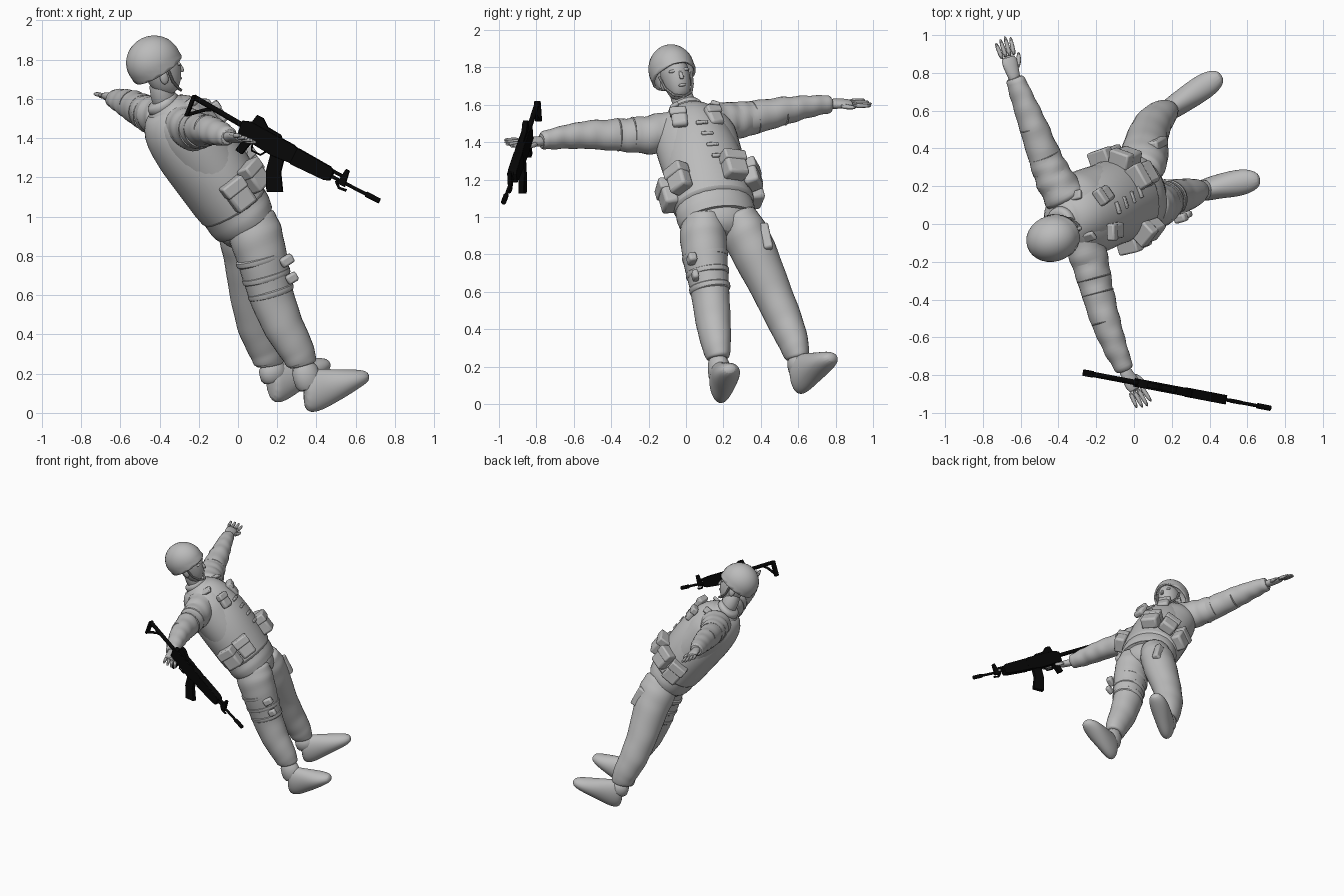
import bpy, bmesh, math
from mathutils import Vector as V, Matrix

cube = bpy.data.objects.get("Cube")
if cube:
    bpy.data.objects.remove(cube)


def material(name, c):
    m = bpy.data.materials.new(name)
    m.use_nodes = True
    m.diffuse_color = (c, c, c, 1)
    m.node_tree.nodes["Principled BSDF"].inputs["Base Color"].default_value = (c, c, c, 1)
    return m


GREY = material("plain grey", 0.5)
BLACK = material("gun black", 0.002)


def frame(left, up, origin):
    """Matrix whose x is left, -y is forward and z is up."""
    up = V(up).normalized()
    left = V(left)
    left = (left - up * left.dot(up)).normalized()
    back = up.cross(left)
    m = Matrix((left, back, up)).transposed().to_4x4()
    m.translation = V(origin)
    return m


BODY = frame((-.36, .92, .12), (-.43, -.17, .6), (.03, .17, 1.0))
HEAD = frame((-.3, .92, .12), (-.2, -.22, .95), (-.392, -.055, 1.73))
LEFT = BODY.col[0].xyz
FWD = -BODY.col[1].xyz


def finish(bm, name, mat=GREY, matrix=None, bevel=0, subsurf=0, thick=0):
    if matrix:
        bm.transform(matrix)
    bmesh.ops.recalc_face_normals(bm, faces=bm.faces)
    me = bpy.data.meshes.new(name)
    bm.to_mesh(me)
    bm.free()
    ob = bpy.data.objects.new(name, me)
    bpy.context.collection.objects.link(ob)
    me.materials.append(mat)
    if thick:
        ob.modifiers.new("shell", "SOLIDIFY").thickness = thick
    if bevel:
        b = ob.modifiers.new("bevel", "BEVEL")
        b.width, b.segments = bevel, 2
    if subsurf:
        s = ob.modifiers.new("subsurf", "SUBSURF")
        s.levels = s.render_levels = subsurf
    for o in bpy.context.selected_objects:
        o.select_set(False)
    ob.select_set(True)
    bpy.context.view_layer.objects.active = ob
    bpy.ops.object.shade_smooth_by_angle(angle=math.radians(40))
    return ob


def loft(name, stations, side, mat=GREY, n=14, matrix=None, steps=1, fold=0, subsurf=1):
    """Skin of elliptic rings; a station is centre, half width, half depth."""
    fine = []
    for (p, a, b), (q, c, d) in zip(stations, stations[1:]):
        for k in range(steps):
            t = k / steps
            fine.append((V(p).lerp(V(q), t), a + (c - a) * t, b + (d - b) * t))
    p, a, b = stations[-1]
    fine.append((V(p), a, b))
    bm = bmesh.new()
    rings = []
    for i, (p, a, b) in enumerate(fine):
        tan = (fine[min(i + 1, len(fine) - 1)][0] - fine[max(i - 1, 0)][0]).normalized()
        s = V(side)
        s = (s - tan * s.dot(tan)).normalized()
        d = tan.cross(s)
        ring = []
        for k in range(n):
            w = math.tau * k / n
            r = 1.03 + fold * math.sin(i * 2.3 + 1.6 * math.sin(w)) * math.sin(w + i) ** 2
            ring.append(bm.verts.new(p + s * a * r * math.cos(w) + d * b * r * math.sin(w)))
        rings.append(ring)
    for r0, r1 in zip(rings, rings[1:]):
        for k in range(n):
            bm.faces.new((r0[k], r0[(k + 1) % n], r1[(k + 1) % n], r1[k]))
    bm.faces.new(rings[0])
    bm.faces.new(rings[-1])
    return finish(bm, name, mat, matrix, subsurf=subsurf)


def tube(name, pts, r, mat=GREY, matrix=None, side=(0, 1, 0), n=8):
    return loft(name, [(p, r, r) for p in pts], side, mat, n, matrix, subsurf=0)


def box(name, centre, size, matrix, yaw=0, roll=0, bevel=.012):
    bm = bmesh.new()
    bmesh.ops.create_cube(bm, size=1, matrix=Matrix.Diagonal((*size, 1)))
    place = Matrix.Translation(centre) @ Matrix.Rotation(yaw, 4, 'Z') @ Matrix.Rotation(roll, 4, 'Y')
    return finish(bm, name, GREY, matrix @ place, bevel)


def ball(name, centre, size, matrix):
    bm = bmesh.new()
    bmesh.ops.create_uvsphere(bm, u_segments=20, v_segments=14, radius=1)
    return finish(bm, name, GREY, matrix @ Matrix.Translation(centre) @ Matrix.Diagonal((*size, 1)))


def stack(name, rows, **kw):
    """Loft along the body's own up axis: height, half width, half depth, shift back."""
    return loft(name, [((0, y, u), a, b) for u, a, b, y in rows], (1, 0, 0), matrix=BODY, n=20, **kw)


# Torso, vest and neck
stack("jacket", [(-.03, .19, .15, .02), (-.025, .208, .162, .02), (.03, .215, .172, .015), (.1, .21, .175, .01),
                 (.2, .21, .175, 0), (.4, .225, .18, 0), (.55, .225, .17, 0), (.64, .19, .145, 0),
                 (.7, .12, .1, 0), (.73, .08, .08, 0)], steps=2, fold=.02)
stack("vest", [(.06, .205, .165, .01), (.065, .221, .185, .01), (.2, .22, .194, .005), (.3, .222, .2, 0),
               (.42, .21, .205, 0), (.54, .185, .195, .005), (.64, .16, .172, .01), (.7, .12, .122, .01),
               (.715, .09, .09, .01)])
stack("trouser_seat", [(-.14, .1, .08, .02), (-.1, .15, .12, .02), (-.05, .186, .145, .02), (.04, .19, .15, .02)])
stack("collar", [(.69, .1, .095, 0), (.75, .082, .082, 0), (.76, .07, .07, 0)])
loft("neck", [(BODY @ V((0, 0, .68)), .065, .065), ((-.39, -.015, 1.62), .06, .06),
              ((-.395, -.05, 1.72), .06, .065)], LEFT)

# Head, face and helmet
loft("head", [((0, -.05, -.108), .026, .024), ((0, -.04, -.09), .047, .056), ((0, -.022, -.055), .064, .082),
              ((0, -.012, 0), .074, .095), ((0, -.01, .05), .076, .097), ((0, 0, .1), .06, .08)],
     (1, 0, 0), matrix=HEAD, n=18, subsurf=2)
loft("nose", [((0, -.098, .035), .008, .008), ((0, -.114, -.012), .013, .014), ((0, -.11, -.022), .014, .012)],
     (1, 0, 0), matrix=HEAD, n=8)
ball("lips", (0, -.092, -.05), (.022, .01, .008), HEAD)
for sx, tag in ((1, "left"), (-1, "right")):
    ball(tag + "_brow", (sx * .032, -.09, .032), (.028, .011, .009), HEAD)
    ball(tag + "_ear", (sx * .074, .01, -.01), (.012, .022, .034), HEAD)
    tube(tag + "_chin_strap", [(sx * .092, -.015, .03), (sx * .078, -.03, -.04), (sx * .05, -.062, -.09),
                               (0, -.085, -.112)], .007, matrix=HEAD)
bm = bmesh.new()
bmesh.ops.create_uvsphere(bm, u_segments=28, v_segments=20, radius=1)
bm.transform(Matrix.Diagonal((.122, .142, .135, 1)))
bmesh.ops.bisect_plane(bm, geom=bm.verts[:] + bm.edges[:] + bm.faces[:], plane_co=(0, 0, -.05),
                       plane_no=(0, -.35, -1), clear_outer=True)
for v in bm.verts:                       # flared rim
    if v.co.z + .35 * v.co.y < -.04:
        v.co.x *= 1.05
        v.co.y *= 1.05
finish(bm, "helmet", GREY, HEAD @ Matrix.Translation((0, .027, .068)), thick=.012)

# Arms with folded sleeves
ARMS = {
    "left": [((-.35, .12, 1.5), .11, .115), ((-.42, .24, 1.515), .1, .105), ((-.47, .35, 1.53), .088, .092),
             ((-.535, .52, 1.565), .078, .074), ((-.59, .66, 1.59), .064, .056), ((-.635, .78, 1.605), .05, .045)],
    "right": [((-.28, -.04, 1.46), .11, .115), ((-.23, -.2, 1.44), .098, .105), ((-.195, -.35, 1.44), .082, .092),
              ((-.15, -.52, 1.44), .076, .078), ((-.1, -.66, 1.425), .066, .06), ((-.045, -.78, 1.405), .05, .045)]}
for tag, arm in ARMS.items():
    loft(tag + "_sleeve", arm, FWD, steps=4, fold=.13)
    a, b = V(arm[2][0]), V(arm[3][0])
    for k in (-.4, .05, .95):
        p, q = a.lerp(b, k), a.lerp(b, k + .08)
        r = .097 - .014 * k
        loft(tag + "_sleeve_fold", [(p, r - .014, r - .012), (p.lerp(q, .3), r - .007, r), (q, r - .016, r - .012)], FWD)
    # Hand with long fingers
    wrist = V(arm[-1][0])
    d = V((-.06, .2, .005)) if tag == "left" else V((.1, -.18, -.01))
    d.normalize()
    s = V((1, 0, -.38))
    s = (s - d * s.dot(d)).normalized()
    loft(tag + "_hand", [(wrist - d * .03, .034, .028), (wrist + d * .02, .034, .026), (wrist + d * .06, .045, .024),
                         (wrist + d * .12, .045, .018)], s, n=12)
    for i in range(4):
        off = (i - 1.5) * .023
        p = wrist + d * .105 + s * off
        q = p + d * (.122 - .014 * abs(i - 1.8)) + s * off * .3
        loft(tag + "_finger", [(p, .014, .014), (p.lerp(q, .5), .0125, .0125), (q, .009, .009)], s, n=8)
    p = wrist + d * .035 + s * .03
    loft(tag + "_thumb", [(p, .017, .016), (p + d * .045 + s * .026, .014, .014), (p + d * .085 + s * .034, .009, .009)],
         d.cross(s), n=8)

# Legs and boots
LEGS = {
    "left": [((.02, .26, 1.02), .1, .12), ((.035, .31, .92), .122, .14), ((.055, .37, .8), .122, .13),
             ((.07, .46, .6), .104, .112), ((.1, .53, .44), .094, .104), ((.14, .575, .33), .08, .092),
             ((.16, .592, .26), .066, .08), ((.163, .595, .24), .055, .065)],
    "right": [((.06, .09, 1.02), .1, .12), ((.085, .09, .92), .125, .14), ((.12, .1, .8), .122, .13),
              ((.172, .13, .59), .102, .115), ((.232, .145, .44), .094, .104), ((.295, .16, .33), .08, .092),
              ((.325, .17, .26), .066, .08), ((.33, .172, .24), .055, .065)]}
BOOTS = {
    "left": [((.16, .58, .152), .045, .095), ((.195, .61, .155), .06, .112), ((.27, .66, .185), .064, .092),
             ((.35, .715, .212), .07, .066), ((.42, .76, .238), .062, .046), ((.465, .787, .252), .03, .024)],
    "right": [((.335, .172, .115), .045, .1), ((.375, .18, .112), .06, .118), ((.45, .2, .13), .064, .096),
              ((.54, .215, .155), .072, .07), ((.615, .23, .177), .064, .046), ((.67, .235, .19), .03, .024)]}
for tag in LEGS:
    leg, boot = LEGS[tag], BOOTS[tag]
    loft(tag + "_trouser_leg", leg, LEFT, steps=3, fold=.035)
    loft(tag + "_boot", boot, LEFT, n=14, subsurf=2)
    p, heel = V(leg[-2][0]), V(boot[1][0])
    loft(tag + "_boot_shaft", [(p, .056, .066), (p.lerp(heel, .5), .058, .072), (heel, .055, .075)], LEFT)
# Thigh straps, knee pad, holster and cargo pocket
top, low = V((.115, .1, .8)), V((.172, .13, .6))
axis = (low - top).normalized()
for k in (-.05, .4, .8):
    p = top.lerp(low, k)
    r = .127 - .015 * k
    loft("thigh_strap", [(p, r - .012, r - .005), (p + axis * .01, r - .002, r + .009),
                         (p + axis * .04, r - .006, r + .006), (p + axis * .05, r - .016, r - .006)], LEFT)
for name, u, l, f, size, roll in (("right_thigh_holster", -.27, -.21, 0, (.07, .045, .05), .1),
                                  ("right_thigh_buckle", -.36, -.205, -.03, (.06, .035, .05), .1),
                                  ("left_cargo_pocket", -.19, .213, .03, (.13, .05, .15), -.2)):
    box(name, (l, -f, u), size, BODY, math.atan2(l, f), roll)


# Vest pouches with flaps
def pouch(name, l, f, u, w, d, h, yaw=None, roll=0):
    yaw = math.atan2(l, f) if yaw is None else yaw
    box(name, (l, -f, u), (w, d, h), BODY, yaw, roll, bevel=.016)
    box(name + "_flap", (l + .004 * math.sin(yaw), -f - .004 * math.cos(yaw), u + h * .3), (w * 1.06, d * 1.08, h * .42),
        BODY, yaw, roll, bevel=.01)


pouch("left_front_pouch", .09, .2, .19, .125, .085, .15, .25)
for sx, tag in ((1, "left"), (-1, "right")):
    pouch(tag + "_hip_pouch", sx * .205, .12, .18, .115, .08, .15)
    pouch(tag + "_side_pouch", sx * .24, -.01, .165, .12, .08, .16)
    pouch(tag + "_chest_pouch", .065 if sx > 0 else -.13, .182, .54, .085, .045, .115, sx * .25, sx * -.15)
    box(tag + "_shoulder_strap", (sx * .115, -.06, .665), (.05, .15, .025), BODY, 0, sx * .5, bevel=.008)
for i in range(4):
    box("vest_tab", (.015 - .012 * i, -.202, .26 + .075 * i), (.065, .02, .02), BODY, bevel=.005)

# Rifle
ALONG = V((.97, -.185, -.5)).normalized()
SIDE = V((0, 0, 1)).cross(ALONG).normalized()
GUN = Matrix((ALONG, SIDE, ALONG.cross(SIDE))).transposed().to_4x4()
GUN.translation = (-.25, -.79, 1.58)


def plate(name, outline, width):
    bm = bmesh.new()
    face = bm.faces.new([bm.verts.new((x, -width / 2, z)) for x, z in outline])
    ext = bmesh.ops.extrude_face_region(bm, geom=[face])
    bmesh.ops.translate(bm, vec=(0, width, 0), verts=[g for g in ext["geom"] if isinstance(g, bmesh.types.BMVert)])
    finish(bm, name, BLACK, GUN, bevel=.003)


def rod(name, pts, r):
    tube(name, [(x, 0, z) for x, z in pts], r, BLACK, GUN, n=10)


plate("butt_plate", [(0, .045), (.018, .05), (.028, -.065), (.01, -.07)], .035)
rod("stock_upper_bar", [(.01, .038), (.32, .022)], .014)
rod("stock_lower_bar", [(.02, -.058), (.09, .005), (.12, .02)], .009)
plate("receiver", [(.29, .045), (.33, .06), (.58, .055), (.62, .045), (.62, -.035), (.5, -.045), (.3, -.03)], .045)
plate("rear_sight", [(.335, .05), (.345, .105), (.38, .105), (.42, .075), (.5, .07), (.52, .05)], .028)
plate("pistol_grip", [(.34, -.02), (.385, -.02), (.365, -.11), (.325, -.105)], .032)
plate("magazine", [(.495, -.03), (.57, -.03), (.585, -.1), (.64, -.185), (.565, -.222), (.515, -.13)], .03)
rod("trigger_guard", [(.385, -.03), (.4, -.07), (.45, -.07), (.47, -.04)], .005)
plate("handguard", [(.61, .05), (.8, .042), (.83, .03), (.83, -.025), (.8, -.034), (.61, -.04)], .05)
rod("barrel", [(.8, 0), (1.06, 0)], .009)
rod("gas_tube", [(.8, .028), (.9, .026)], .009)
plate("front_sight", [(.87, -.018), (.88, .068), (.9, .068), (.915, -.018)], .022)
rod("muzzle", [(1.03, 0), (1.108, 0)], .014)
rod("bayonet_lug", [(.86, -.01), (.89, -.035), (.93, -.03)], .007)
